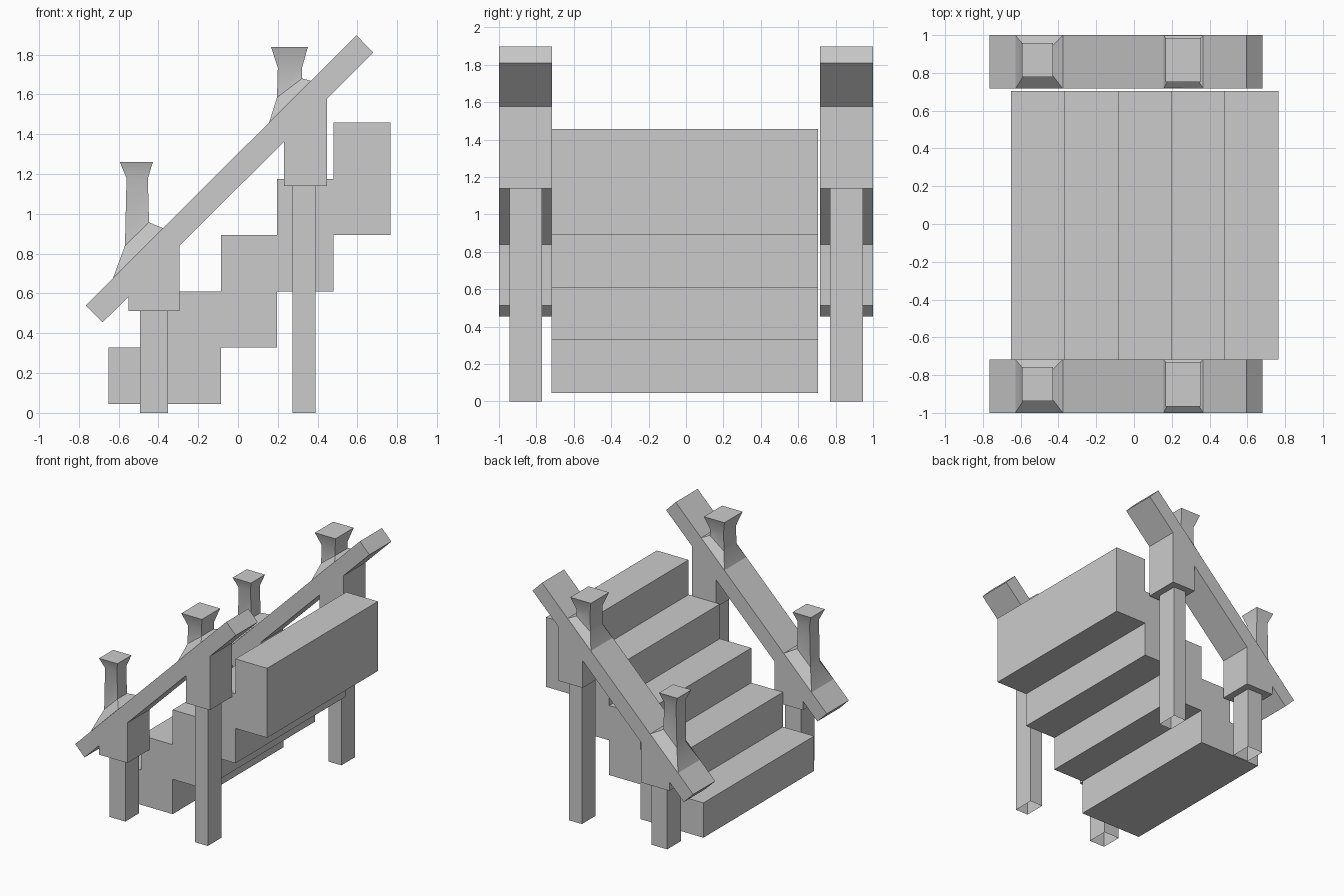
import bpy, bmesh

if "Cube" in bpy.data.objects:
    bpy.data.objects.remove(bpy.data.objects["Cube"])

RAIL_W = 0.283            # width of each side assembly
SIDES = {"front": -0.858, "back": 0.858}


def finish(bm, name, smooth=False):
    bmesh.ops.recalc_face_normals(bm, faces=bm.faces)
    me = bpy.data.meshes.new(name)
    bm.to_mesh(me)
    bm.free()
    ob = bpy.data.objects.new(name, me)
    bpy.context.collection.objects.link(ob)
    if smooth:
        bpy.ops.object.select_all(action='DESELECT')
        ob.select_set(True)
        bpy.context.view_layer.objects.active = ob
        bpy.ops.object.shade_smooth_by_angle()
    return ob


def extrude_profile(name, pts, y0, y1):
    """Extrude an (x, z) outline from y0 to y1."""
    bm = bmesh.new()
    face = bm.faces.new([bm.verts.new((x, y0, z)) for x, z in pts])
    ext = bmesh.ops.extrude_face_region(bm, geom=[face], use_keep_orig=True)
    moved = [g for g in ext["geom"] if isinstance(g, bmesh.types.BMVert)]
    bmesh.ops.translate(bm, verts=moved, vec=(0, y1 - y0, 0))
    return finish(bm, name)


def loft(name, rings):
    """Skin four-sided rings (xl, zl, xr, zr, y0, y1), capped at the top."""
    bm = bmesh.new()
    prev = None
    for xl, zl, xr, zr, y0, y1 in rings:
        ring = [bm.verts.new(c) for c in
                ((xl, y0, zl), (xr, y0, zr), (xr, y1, zr), (xl, y1, zl))]
        if prev:
            for i in range(4):
                j = (i + 1) % 4
                bm.faces.new((prev[i], prev[j], ring[j], ring[i]))
        prev = ring
    bm.faces.new(prev)
    return finish(bm, name, smooth=True)


# Staircase: stepped top and stepped underside
X = [-0.65, -0.37, -0.085, 0.197, 0.48, 0.765]
Z = [0.045, 0.328, 0.61, 0.893, 1.175, 1.458]
outline = [(X[0], Z[0])]
for i in range(5):
    outline += [(X[i], Z[i + 1]), (X[i + 1], Z[i + 1])]
for i in range(4, 1, -1):
    outline += [(X[i + 1], Z[i - 1]), (X[i], Z[i - 1])]
outline += [(X[2], Z[0])]
extrude_profile("stairs", outline, -0.718, 0.705)

# Posts: block x range and bottom, leg x range, then finial rings
# (left x, z, right x, z, half width in y)
POSTS = {
    "lower": dict(block=(-0.55, -0.295, 0.512), leg=(-0.493, -0.352),
                  rings=[(-0.628, 0.677, -0.377, 0.928, RAIL_W / 2),
                         (-0.568, 0.84, -0.447, 0.957, 0.06),
                         (-0.56, 1.178, -0.453, 1.178, 0.06),
                         (-0.593, 1.26, -0.428, 1.26, 0.09)]),
    "upper": dict(block=(0.23, 0.447, 1.14), leg=(0.275, 0.39),
                  rings=[(0.156, 1.457, 0.367, 1.668, RAIL_W / 2),
                         (0.196, 1.585, 0.322, 1.68, 0.08),
                         (0.2, 1.734, 0.322, 1.734, 0.08),
                         (0.166, 1.839, 0.351, 1.839, 0.117)]),
}

for side, yc in SIDES.items():
    y0, y1 = yc - RAIL_W / 2, yc + RAIL_W / 2
    # Sloping handrail
    extrude_profile(side + "_handrail",
                    [(-0.765, 0.54), (-0.68, 0.455), (0.68, 1.81), (0.595, 1.897)],
                    y0, y1)
    for level, p in POSTS.items():
        # Block hanging under the rail, its top cut along the rail slope
        a, b, zb = p["block"]
        extrude_profile(f"{side}_{level}_block",
                        [(a, zb), (b, zb), (b, b + 1.135), (a, a + 1.135)], y0, y1)
        # Leg, open at the bottom
        c, d = p["leg"]
        loft(f"{side}_{level}_leg",
             [(c, z, d, z, yc - 0.087, yc + 0.087) for z in (0, zb)])
        # Flared finial above the rail
        rings = []
        for i, (xl, zl, xr, zr, h) in enumerate(p["rings"]):
            m = yc if i == 0 else yc + 0.01
            rings.append((xl, zl, xr, zr, m - h, m + h))
        loft(f"{side}_{level}_finial", rings)
